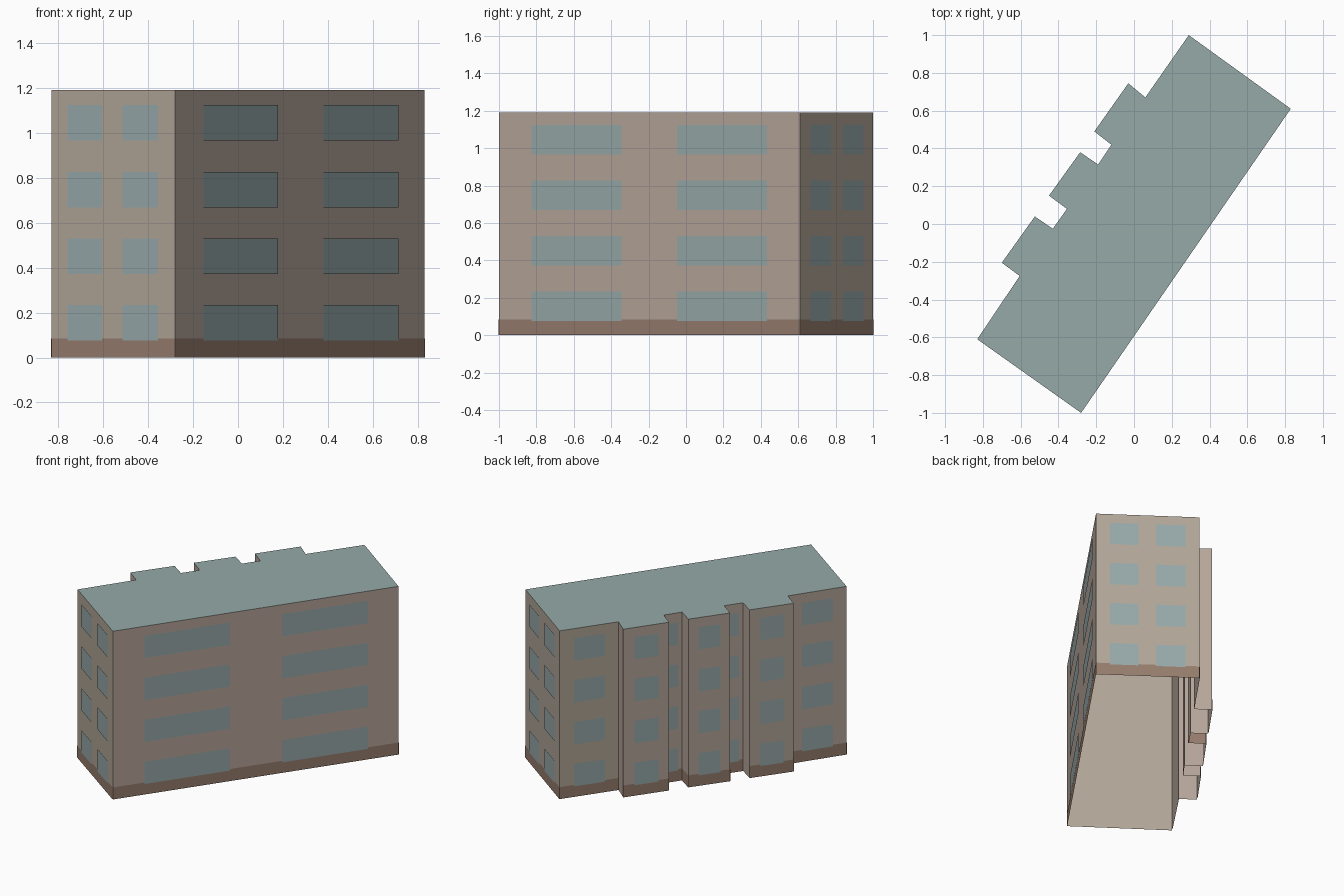
import bpy
import bmesh
from mathutils import Vector

cube = bpy.data.objects.get("Cube")
if cube:
    bpy.data.objects.remove(cube, do_unlink=True)


def make_material(name, color):
    mat = bpy.data.materials.new(name)
    mat.use_nodes = True
    rgba = (*color, 1.0)
    mat.diffuse_color = rgba
    bsdf = next(n for n in mat.node_tree.nodes if n.type == "BSDF_PRINCIPLED")
    bsdf.inputs["Base Color"].default_value = rgba
    bsdf.inputs["Roughness"].default_value = 0.9
    return mat


WARM, GREY = range(2)
wall_materials = [
    make_material("warm taupe wall", (0.465, 0.38, 0.322)),
    make_material("grey taupe wall", (0.44, 0.38, 0.312)),
]
glass = make_material("blue grey window", (0.31, 0.395, 0.40))
brown = make_material("brown plinth", (0.305, 0.203, 0.153))
roof_material = make_material("grey green roof", (0.30, 0.40, 0.395))

HEIGHT = 1.19
PLINTH_TOP = 0.085
FLOORS = 4
SILL, STOREY, WINDOW_HEIGHT = 0.075, 0.297, 0.158

# Window columns along a wall, as (left, right) fractions of its length
LONG = [(0.11, 0.409), (0.592, 0.892)]
END = [(0.135, 0.412), (0.58, 0.864)]
SINGLE = [(0.24, 0.77)]
BLANK = []

# Each wall: start corner, window columns, wall colour, has plinth
WALLS = [
    ((-0.28, -1.0), LONG, WARM, True),
    ((0.83, 0.61), END, GREY, True),
    ((0.29, 1.0), SINGLE, GREY, True),
    ((0.06, 0.67), BLANK, WARM, False),
    ((-0.03, 0.745), SINGLE, WARM, True),
    ((-0.21, 0.49), BLANK, WARM, False),
    ((-0.12, 0.42), SINGLE, WARM, True),
    ((-0.19, 0.315), BLANK, WARM, True),
    ((-0.285, 0.38), SINGLE, WARM, True),
    ((-0.45, 0.15), BLANK, WARM, True),
    ((-0.355, 0.08), SINGLE, WARM, True),
    ((-0.43, -0.025), BLANK, WARM, False),
    ((-0.525, 0.04), SINGLE, GREY, True),
    ((-0.70, -0.205), BLANK, WARM, False),
    ((-0.605, -0.275), SINGLE, WARM, True),
    ((-0.83, -0.61), END, GREY, True),
]
corners = [Vector((*wall[0], 0)) for wall in WALLS]


def add_panel(bm, start, end, low, high, offset=0.0):
    """Upright rectangle between two ground points, pushed outward by offset."""
    along = (end - start).normalized()
    out = Vector((along.y, -along.x, 0)) * offset
    lo, hi = out + Vector((0, 0, low)), out + Vector((0, 0, high))
    return bm.faces.new([bm.verts.new(p) for p in (start + lo, end + lo, end + hi, start + hi)])


def finish(name, bm, materials):
    mesh = bpy.data.meshes.new(name)
    bm.to_mesh(mesh)
    bm.free()
    for mat in materials:
        mesh.materials.append(mat)
    obj = bpy.data.objects.new(name, mesh)
    bpy.context.collection.objects.link(obj)


# Plain wall shell, open at the bottom, with thin plinth and window plates on it
walls, plinth, windows = bmesh.new(), bmesh.new(), bmesh.new()
for i, (_, columns, colour, has_plinth) in enumerate(WALLS):
    start, end = corners[i], corners[(i + 1) % len(corners)]
    add_panel(walls, start, end, 0, HEIGHT).material_index = colour
    if has_plinth:
        add_panel(plinth, start, end, 0, PLINTH_TOP, 0.002)
    for left, right in columns:
        for floor in range(FLOORS):
            sill = SILL + STOREY * floor
            add_panel(windows, start.lerp(end, left), start.lerp(end, right),
                      sill, sill + WINDOW_HEIGHT, 0.004)
bmesh.ops.remove_doubles(walls, verts=walls.verts, dist=0.0005)
finish("outer_walls", walls, wall_materials)
finish("plinth_band", plinth, [brown])
finish("windows", windows, [glass])

# Flat roof
roof = bmesh.new()
roof.faces.new([roof.verts.new((p.x, p.y, HEIGHT)) for p in corners])
finish("flat_roof", roof, [roof_material])
